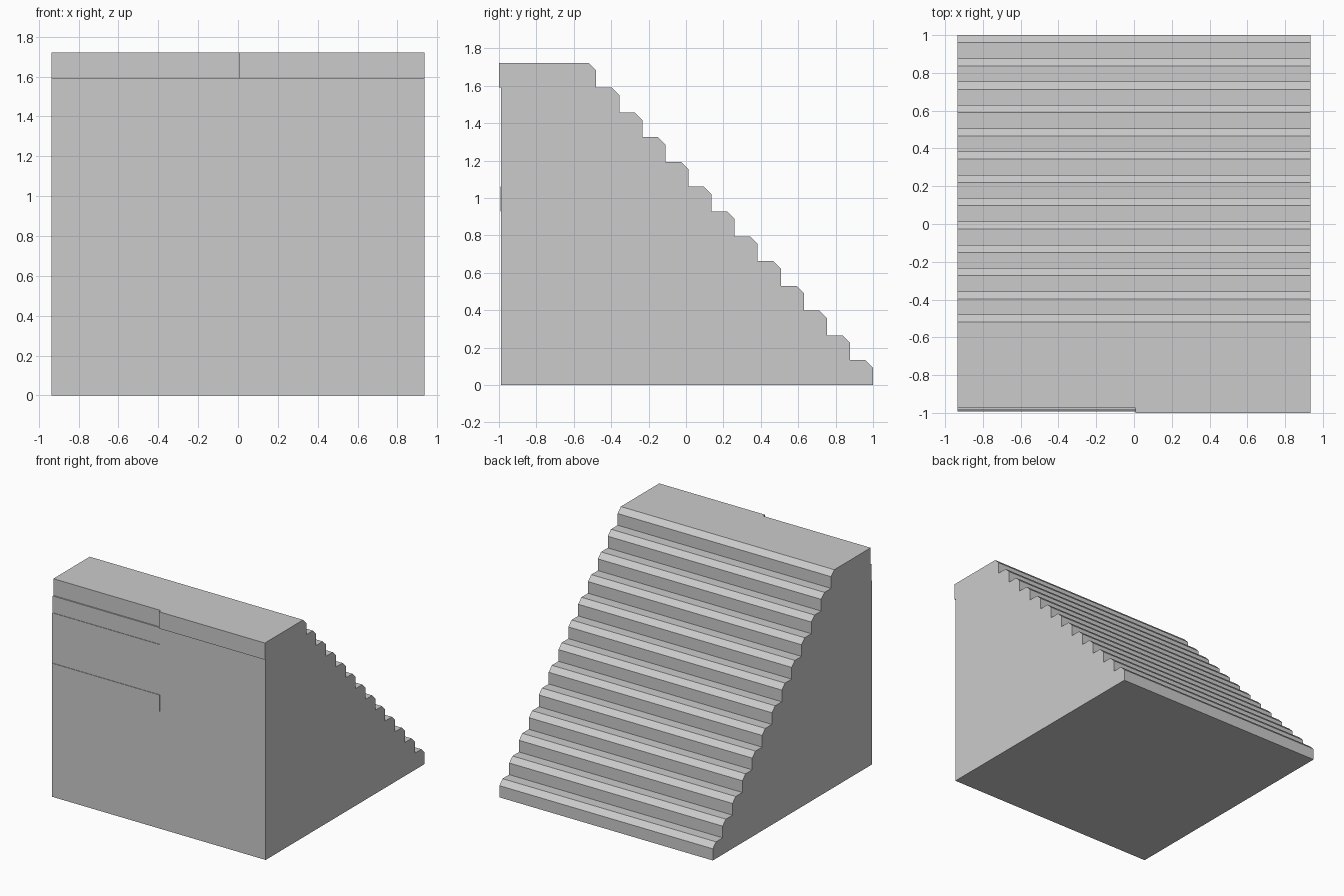
import bpy

if "Cube" in bpy.data.objects:
    bpy.data.objects.remove(bpy.data.objects["Cube"])

STEPS, W, H = 13, 0.935, 1.722
RISE = H / STEPS
RUN = 1.48 / (STEPS - 1)
CHAMFER, BACK, SPLIT = 0.04, -0.975, 0.007


def extrude_profile(name, profile, x0, x1):
    """Solid from a (y, z) outline swept along x."""
    n = len(profile)
    verts = [(x, y, z) for x in (x0, x1) for y, z in profile]
    faces = [list(range(n))[::-1], list(range(n, 2 * n))]
    faces += [[i, (i + 1) % n, n + (i + 1) % n, n + i] for i in range(n)]
    mesh = bpy.data.meshes.new(name)
    mesh.from_pydata(verts, [], faces)
    mesh.update()
    obj = bpy.data.objects.new(name, mesh)
    bpy.context.collection.objects.link(obj)
    return obj


# Staircase body: chamfered steps rising toward the front
outline = [(BACK, 0), (1.0, 0)]
for i in range(STEPS):
    y, top = 1.0 - i * RUN, (i + 1) * RISE
    if i:
        outline.append((y, i * RISE))
    outline += [(y, top - CHAMFER), (y - CHAMFER, top)]
outline.append((BACK, H))
extrude_profile("staircase_body", outline, -W, W)

# Slightly uneven stone facing on the tall wall: courses from, to, depth
facing = {
    "left": (-W, SPLIT, [(0, 7, -0.989), (7, 8, -0.993),
                         (8, 11, -0.989), (11, 12, -0.985)]),
    "right": (SPLIT, W, [(0, 12, -0.989), (12, 13, -1.0)]),
}
for side, (x0, x1, courses) in facing.items():
    for a, b, y in courses:
        z0, z1 = a * RISE, b * RISE
        extrude_profile(f"wall_facing_{side}_{a}",
                        [(y, z0), (BACK, z0), (BACK, z1), (y, z1)], x0, x1)
